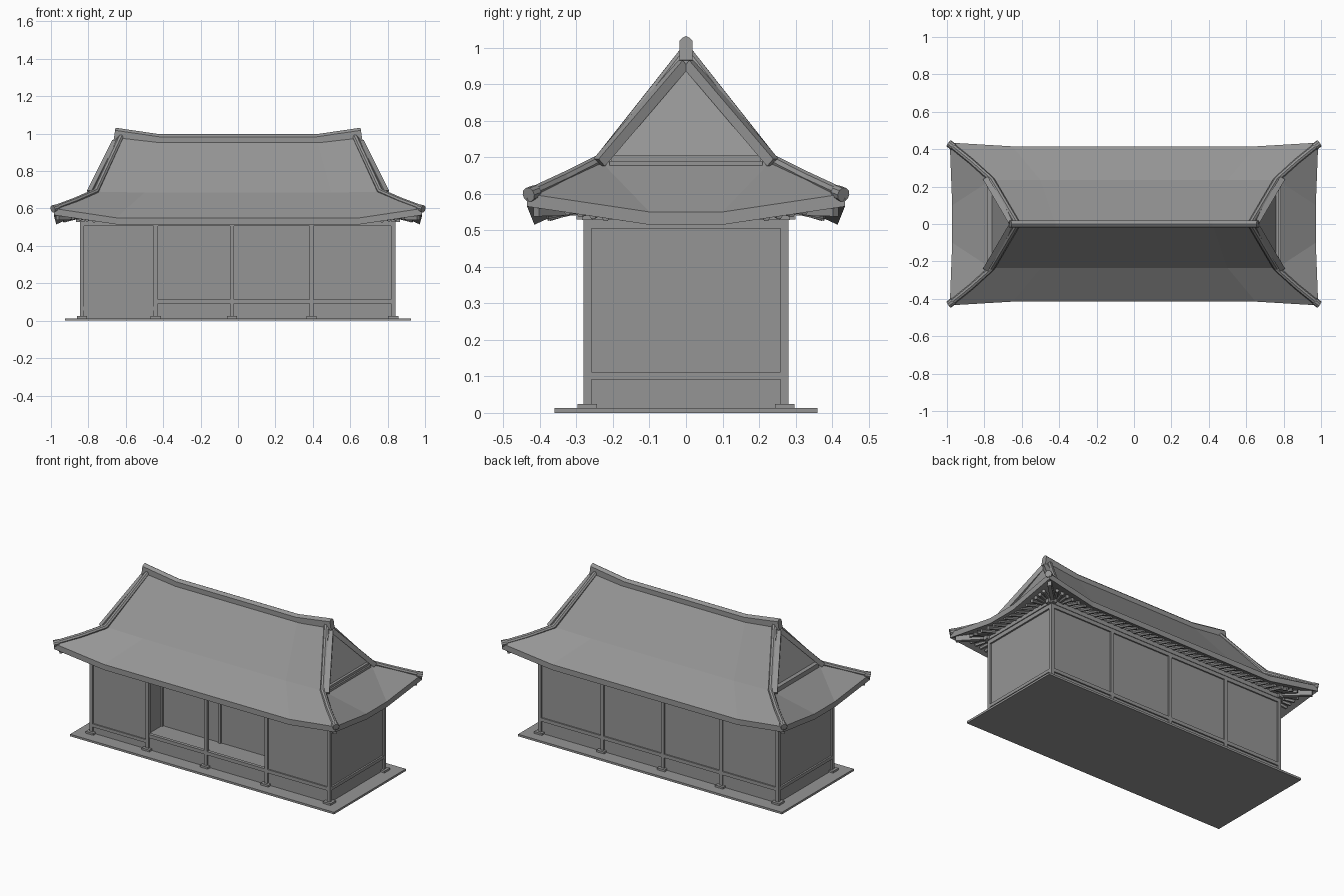
import bpy, bmesh, math
from mathutils import Vector

if "Cube" in bpy.data.objects:
    bpy.data.objects.remove(bpy.data.objects["Cube"])

grey = bpy.data.materials.new("plain_grey")
grey.diffuse_color = (0.3, 0.3, 0.3, 1)
grey.use_nodes = True
grey.node_tree.nodes["Principled BSDF"].inputs["Base Color"].default_value = grey.diffuse_color


def finish(bm, name):
    bmesh.ops.recalc_face_normals(bm, faces=bm.faces[:])
    me = bpy.data.meshes.new(name)
    bm.to_mesh(me)
    bm.free()
    ob = bpy.data.objects.new(name, me)
    me.materials.append(grey)
    bpy.context.collection.objects.link(ob)
    return ob


def box(bm, x0, x1, y0, y1, z0, z1):
    vs = bmesh.ops.create_cube(bm, size=1)["verts"]
    for v in vs:
        v.co = (x0 if v.co.x < 0 else x1, y0 if v.co.y < 0 else y1, z0 if v.co.z < 0 else z1)


def post(bm, x, y, half, z0, z1):
    box(bm, x - half, x + half, y - half, y + half, z0, z1)


def rect(w, h):
    return [(-w / 2, -h / 2), (w / 2, -h / 2), (w / 2, h / 2), (-w / 2, h / 2)]


def disc(r, n):
    return [(r * math.cos(2 * math.pi * i / n), r * math.sin(2 * math.pi * i / n)) for i in range(n)]


def sweep(bm, path, section):
    """Extrude a cross-section along a polyline."""
    pts = [Vector(p) for p in path]
    rings = []
    for i, p in enumerate(pts):
        t = (pts[min(i + 1, len(pts) - 1)] - pts[max(i - 1, 0)]).normalized()
        s = t.cross(Vector((0, 0, 1))).normalized()
        u = s.cross(t)
        rings.append([bm.verts.new(p + s * a + u * b) for a, b in section])
    n = len(section)
    for r0, r1 in zip(rings, rings[1:]):
        for j in range(n):
            bm.faces.new((r0[j], r0[(j + 1) % n], r1[(j + 1) % n], r1[j]))
    bm.faces.new(rings[0])
    bm.faces.new(rings[-1])


def corners(path):
    """Repeat a path in all four quadrants."""
    for sx in (-1, 1):
        for sy in (-1, 1):
            yield [(x * sx, y * sy, z) for x, y, z in path]


# Ground plate
bm = bmesh.new()
box(bm, -0.925, 0.925, -0.36, 0.36, 0, 0.013)
finish(bm, "base_plate")

# Rooms, with a recessed porch in the middle two front bays
COLS = [-0.834, -0.44, -0.032, 0.393, 0.83]
bm = bmesh.new()
box(bm, COLS[0], COLS[1], -0.272, 0.272, 0.013, 0.56)
box(bm, COLS[3], COLS[4], -0.272, 0.272, 0.013, 0.56)
box(bm, COLS[1], COLS[3], -0.13, 0.272, 0.013, 0.56)
finish(bm, "room_walls")
bm = bmesh.new()
box(bm, COLS[1], COLS[3], -0.272, -0.13, 0.013, 0.11)
finish(bm, "porch_floor")

# Pillars and footing stones
bm, stones = bmesh.new(), bmesh.new()
for x in COLS:
    for y in (-0.27, 0.27):
        post(bm, x, y, 0.011, 0.02, 0.56)
        post(stones, x, y, 0.027, 0.013, 0.025)
for x in COLS[1:4]:
    post(bm, x, -0.132, 0.009, 0.11, 0.56)
finish(bm, "pillars")
finish(stones, "footing_stones")

# Rails: head beams all around, waist rails on every bay but the front left
bm = bmesh.new()
for y in (-0.27, 0.27):
    box(bm, COLS[0], COLS[4], y - 0.0105, y + 0.0105, 0.505, 0.535)
    box(bm, COLS[0] if y > 0 else COLS[1], COLS[4], y - 0.0105, y + 0.0105, 0.092, 0.114)
for x in (COLS[0], COLS[4]):
    box(bm, x - 0.0105, x + 0.0105, -0.27, 0.27, 0.505, 0.535)
    box(bm, x - 0.0105, x + 0.0105, -0.27, 0.27, 0.092, 0.112)
box(bm, COLS[0], COLS[1], -0.28, -0.26, 0.055, 0.075)
finish(bm, "wall_rails")

# Purlins resting on the pillars, crossing past the corners
bm = bmesh.new()
for s in (-1, 1):
    box(bm, -0.865, 0.865, s * 0.27 - 0.014, s * 0.27 + 0.014, 0.528, 0.556)
    box(bm, s * 0.832 - 0.014, s * 0.832 + 0.014, -0.3, 0.3, 0.53, 0.554)
finish(bm, "eave_purlins")

# Roof shell: steep upper slope, flared eaves with lifted corners, gable ends
bm = bmesh.new()
V = bm.verts.new
ridge = [V((x, 0, z)) for x, z in ((-0.64, 1.0), (-0.42, 0.975), (0.42, 0.975), (0.64, 1.0))]
mid, eave = {}, {}
for s in (-1, 1):
    mid[s] = [V((x, s * 0.235, z)) for x, z in ((-0.765, 0.69), (-0.5, 0.685), (0.5, 0.685), (0.765, 0.69))]
    eave[s] = [V((x, s * y, z)) for x, y, z in
               ((-0.985, 0.435, 0.6), (-0.65, 0.415, 0.55), (0.65, 0.415, 0.55), (0.985, 0.435, 0.6))]
    for a, b in ((ridge, mid[s]), (mid[s], eave[s])):
        for i in range(3):
            bm.faces.new((a[i], a[i + 1], b[i + 1], b[i]))
side = {}
for sx, i in ((-1, 0), (1, 3)):
    side[sx] = [V((sx * 0.972, y, 0.55)) for y in (-0.1, 0.1)]
    lo, hi = side[sx]
    bm.faces.new((mid[-1][i], eave[-1][i], lo))
    bm.faces.new((mid[-1][i], lo, hi, mid[1][i]))
    bm.faces.new((mid[1][i], hi, eave[1][i]))
    bm.faces.new((ridge[i], mid[-1][i], mid[1][i]))
rim = eave[-1] + side[1] + eave[1][::-1] + side[-1][::-1]
low = [V(v.co - Vector((0, 0, 0.035))) for v in rim]
inner = [V((max(-0.8, min(0.8, v.co.x)), max(-0.25, min(0.25, v.co.y)), 0.59)) for v in rim]
for a, b in ((rim, low), (low, inner)):
    for i in range(12):
        j = (i + 1) % 12
        bm.faces.new((a[i], a[j], b[j], b[i]))
bm.faces.new(inner)
finish(bm, "roof_shell")

# Main ridge with raised ends
bm = bmesh.new()
sweep(bm, [(-0.66, 0, 1.0), (-0.42, 0, 0.965), (0.42, 0, 0.965), (0.66, 0, 1.0)],
      [(-0.018, -0.035), (0.018, -0.035), (0.018, 0.018), (0.008, 0.028), (0, 0.032), (-0.008, 0.028), (-0.018, 0.018)])
finish(bm, "main_ridge")

# Descending ridges and corner hip ridges
bm = bmesh.new()
for p in corners([(0.625, 0.005, 0.985), (0.76, 0.235, 0.693), (0.87, 0.335, 0.643), (0.985, 0.428, 0.6)]):
    sweep(bm, p, disc(0.016, 8))
for p in corners([(0.965, 0.412, 0.604), (0.99, 0.431, 0.597)]):
    sweep(bm, p, disc(0.02, 10))
finish(bm, "hip_ridges")

# Barge boards and sill bars of the gables
bm = bmesh.new()
for p in corners([(0.655, 0.008, 0.955), (0.79, 0.238, 0.685)]):
    sweep(bm, p, rect(0.03, 0.028))
finish(bm, "barge_boards")
bm = bmesh.new()
for s in (-1, 1):
    x0, x1 = sorted((s * 0.745, s * 0.785))
    box(bm, x0, x1, -0.21, 0.21, 0.672, 0.69)
    box(bm, x0, (x0 + x1) / 2 + s * 0.01 if s > 0 else x1, -0.205, 0.205, 0.69, 0.705)
finish(bm, "gable_sills")

# Round rafters: straight along the walls, fanned at the corners
bm = bmesh.new()
for s in (-1, 1):
    for i in range(31):
        x = -0.72 + i * 0.048
        sweep(bm, [(x, s * 0.25, 0.572), (x, s * 0.375, 0.534)], disc(0.011, 6))
    for i in range(8):
        y = -0.168 + i * 0.048
        sweep(bm, [(s * 0.8, y, 0.572), (s * 0.93, y, 0.534)], disc(0.011, 6))
for i in range(4):
    k = i / 4
    for p in corners([(0.76 + 0.03 * k, 0.24, 0.568), (0.77 + 0.15 * k, 0.38, 0.535 + 0.022 * k)]):
        sweep(bm, p, disc(0.011, 6))
    for p in corners([(0.79, 0.2 + 0.03 * k, 0.568), (0.935, 0.22 + 0.14 * k, 0.535 + 0.022 * k)]):
        sweep(bm, p, disc(0.011, 6))
finish(bm, "rafters")

# Heavy diagonal corner rafters
bm = bmesh.new()
for p in corners([(0.79, 0.24, 0.56), (0.965, 0.41, 0.555)]):
    sweep(bm, p, rect(0.022, 0.034))
finish(bm, "corner_rafters")
